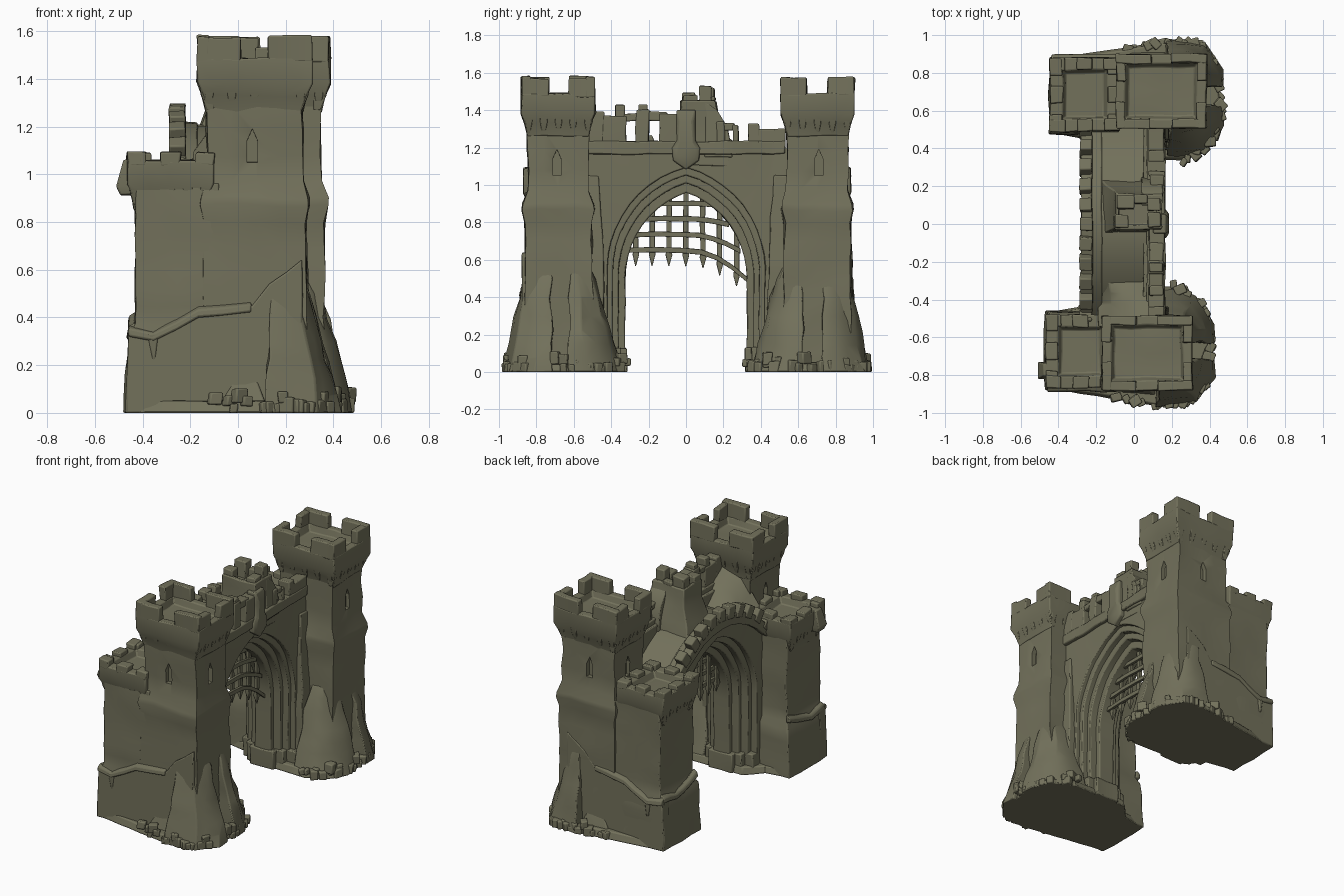
import bpy, bmesh, math, random
from mathutils import Vector, Matrix, noise

random.seed(4)
if "Cube" in bpy.data.objects:
    bpy.data.objects.remove(bpy.data.objects["Cube"], do_unlink=True)

stone = bpy.data.materials.new("mossy_stone")
stone.use_nodes = True
colour = (0.17, 0.165, 0.105, 1)
stone.diffuse_color = colour
stone.node_tree.nodes["Principled BSDF"].inputs["Base Color"].default_value = colour
ID = Matrix.Identity(4)
made = []


def finish(name, bm, M=ID, rough=0.01, step=0.12, bevel=0.007):
    """Place the mesh, weather it with noise and soften its edges."""
    bm.transform(M)
    for _ in range(4):
        long = [e for e in bm.edges if e.calc_length() > step]
        if not long or rough == 0:
            break
        bmesh.ops.subdivide_edges(bm, edges=long, cuts=1, use_grid_fill=True)
    for v in bm.verts:
        z = v.co.z
        v.co += noise.noise_vector(v.co * 7) * rough
        if z < 0.001:
            v.co.z = 0
    bmesh.ops.recalc_face_normals(bm, faces=bm.faces)
    me = bpy.data.meshes.new(name)
    bm.to_mesh(me)
    bm.free()
    ob = bpy.data.objects.new(name, me)
    bpy.context.collection.objects.link(ob)
    me.materials.append(stone)
    if bevel:
        mod = ob.modifiers.new("worn_edges", "BEVEL")
        mod.width, mod.segments = bevel, 2
        mod.limit_method, mod.angle_limit = "ANGLE", math.radians(40)
    made.append(ob)
    return ob


def add_loft(bm, rings):
    rows = [[bm.verts.new(p) for p in r] for r in rings]
    n = len(rows[0])
    for a, b in zip(rows, rows[1:]):
        for i in range(n):
            bm.faces.new((a[i], a[(i + 1) % n], b[(i + 1) % n], b[i]))
    bm.faces.new(rows[0])
    bm.faces.new(rows[-1])


def rect(x0, x1, y0, y1, z):
    return [(x0, y0, z), (x1, y0, z), (x1, y1, z), (x0, y1, z)]


def grow(b, d):
    return (b[0] - d, b[1] + d, b[2] - d, b[3] + d)


def loft(name, rings, M=ID, **kw):
    bm = bmesh.new()
    add_loft(bm, rings)
    return finish(name, bm, M, **kw)


def box(bm, x0, x1, y0, y1, z0, z1):
    add_loft(bm, [rect(x0, x1, y0, y1, z0), rect(x0, x1, y0, y1, z1)])


def sides(b):
    """Start corner, direction and length of each side, with its inward direction."""
    x0, x1, y0, y1 = b
    return [(Vector((x0, y0, 0)), Vector((1, 0, 0)), x1 - x0, Vector((0, 1, 0))),
            (Vector((x0, y1, 0)), Vector((1, 0, 0)), x1 - x0, Vector((0, -1, 0))),
            (Vector((x0, y0, 0)), Vector((0, 1, 0)), y1 - y0, Vector((1, 0, 0))),
            (Vector((x1, y0, 0)), Vector((0, 1, 0)), y1 - y0, Vector((-1, 0, 0)))]


def crown(name, b, floor, base, wall, top, t, teeth, gap, M):
    """Hollow parapet with battlements and corbels under it."""
    inner = grow(b, -t)
    loft(name + "_parapet", [rect(*grow(b, -0.038), base - 0.12), rect(*grow(b, -0.022), base - 0.05),
         rect(*b, base), rect(*b, wall), rect(*inner, wall), rect(*grow(inner, -0.015), floor)], M, rough=0.012)
    bm, cb = bmesh.new(), bmesh.new()
    for o, d, length, n in sides(b):
        w = (length - (teeth - 1) * gap) / teeth
        for i in range(teeth):
            p = o + d * i * (w + gap)
            q = p + d * w + n * t
            h = top - random.uniform(0, 0.12) * (top - wall) * (teeth - 1)
            box(bm, min(p.x, q.x), max(p.x, q.x), min(p.y, q.y), max(p.y, q.y), wall - 0.02, h)
        for i in range(5):
            c = o + d * (length * (i + 0.5) / 5)
            def ring(depth, half, z):
                return [c + d * -half + n * 0.07 + Vector((0, 0, z)), c + d * half + n * 0.07 + Vector((0, 0, z)),
                        c + d * half + n * depth + Vector((0, 0, z)), c - d * half + n * depth + Vector((0, 0, z))]
            add_loft(cb, [ring(0.04, 0.008, base - 0.11), ring(0.016, 0.018, base - 0.05), ring(0.004, 0.024, base + 0.01)])
    finish(name + "_battlements", bm, M, rough=0.012)
    finish(name + "_corbels", cb, M, rough=0.003, bevel=0.004)


def slit_cutter(name, x, y, along_x, M):
    pts = [(-0.022, 1.05), (0.022, 1.05), (0.022, 1.14), (0, 1.19), (-0.022, 1.14)]
    rings = [[(x + u, y + k, z) if along_x else (x + k, y + u, z) for u, z in pts] for k in (-0.03, 0.03)]
    ob = loft(name, rings, M, rough=0, bevel=0)
    made.remove(ob)
    ob.hide_render = True
    ob.display_type = "WIRE"
    return ob


def buttress(name, cx, cy, foot, head, z, M):
    """Sloping pile with a chamfered outer corner, pointing away from its inner corner."""
    def ring(start, reach, h):
        (x, y), (rx, ry) = start, reach
        return [(x, y, h), (x + rx, y, h), (x + rx, y + ry * 0.35, h), (x + rx * 0.68, y + ry * 0.88, h),
                (x + rx * 0.35, y + ry, h), (x, y + ry, h)]
    low, high = (cx, cy), (cx + 0.03, cy)
    mid = [f * 0.4 + g * 0.6 for f, g in zip(foot, head)]
    loft(name, [ring(low, foot, 0), ring((cx + 0.02, cy), mid, z * 0.6), ring(high, head, z),
         ring(high, [h * 0.8 for h in head], z + 0.06)], M, rough=0.022)


def tower(end, s, dx, dy):
    mirror = Matrix.Diagonal((1, s, 1, 1))
    M = Matrix.Translation((dx, s * dy, 0)) @ mirror
    F = Matrix.Translation((dx * 0.7, s * dy * 0.3, 0)) @ mirror
    L = Matrix.Translation((dx * 0.3, s * dy * 0.5, 0)) @ mirror
    # tall tower
    shaft = (-0.13, 0.27, 0.52, 0.845)
    body = loft(end + "_tall_shaft", [rect(*grow(shaft, 0.022), 0), rect(*grow(shaft, 0.015), 0.8),
                rect(*grow(shaft, 0.03), 0.87), rect(*grow(shaft, 0.026), 0.9),
                rect(*shaft, 0.97), rect(*shaft, 1.4)], M, rough=0.015)
    for i, (x, y, ax) in enumerate([(0.06, 0.845, True), (0.27, 0.69, False), (-0.13, 0.69, False)]):
        mod = body.modifiers.new("slit", "BOOLEAN")
        mod.object = slit_cutter(f"{end}_slit_cutter_{i}", x, y, ax, M)
        body.modifiers.move(len(body.modifiers) - 1, 0)
    crown(end + "_tall", (-0.17, 0.31, 0.485, 0.88), 1.44, 1.38, 1.49, 1.58, 0.05, 2, 0.11, M)
    # low tower with a spreading foot
    low = (-0.43, -0.08, 0.49, 0.86)
    loft(end + "_low_shaft", [rect(-0.475, -0.08, 0.46, 0.875, 0), rect(-0.455, -0.08, 0.47, 0.872, 0.33),
         rect(*low, 0.37), rect(*low, 0.96)], L, rough=0.012)
    crown(end + "_low", (-0.465, -0.1, 0.48, 0.87), 1.01, 0.96, 1.06, 1.095, 0.065, 3, 0.06, L)
    # broken render on the lower outer face, with a drooping lip
    edge = [(-0.47, 0), (-0.46, 0.34), (-0.35, 0.32), (-0.25, 0.37), (-0.17, 0.42), (0.06, 0.45),
            (0.13, 0.54), (0.27, 0.64), (0.27, 0)]
    loft(end + "_render_coat", [[(x, y, z) for x, z in edge] for y in (0.8, 0.878)], L, rough=0.008)
    loft(end + "_render_lip", [[(x, 0.85, z - 0.03), (x, 0.89, z - 0.02), (x, 0.885, z + 0.01), (x, 0.85, z + 0.025)]
         for x, z in edge[1:6]], L, rough=0.012)
    loft(end + "_render_drip", [rect(-0.36, -0.345, 0.85, 0.882, 0.22), rect(-0.375, -0.33, 0.85, 0.888, 0.33)], L)
    loft(end + "_side_lip", [[(-0.43, y, z - 0.03), (-0.468, y, z - 0.02), (-0.46, y, z + 0.01), (-0.43, y, z + 0.025)]
         for y, z in ((0.48, 0.4), (0.58, 0.36), (0.72, 0.33), (0.86, 0.35))], L, rough=0.012)
    # corner buttresses
    buttress(end + "_outer_buttress", 0.11, 0.72, (0.32, 0.25), (0.16, 0.155), 0.5, F)
    buttress(end + "_inner_buttress", 0.11, -0.62, (0.32, 0.28), (0.16, 0.14), 0.5, F @ Matrix.Diagonal((1, -1, 1, 1)))
    loft(end + "_side_buttress", [rect(-0.1, 0.13, 0.8, 0.915, 0), rect(-0.05, 0.08, 0.78, 0.88, 0.12),
         rect(-0.02, 0.06, 0.78, 0.86, 0.2)], F, rough=0.02)
    # footing slab and loose stones
    pts = [(-0.47, 0.87), (-0.1, 0.93), (0.12, 0.965), (0.28, 0.96), (0.38, 0.86), (0.42, 0.62),
           (0.37, 0.44), (0.22, 0.33), (-0.2, 0.33), (-0.3, 0.44), (-0.47, 0.47)]
    loft(end + "_footing", [[(x, y, 0) for x, y in pts],
         [(x * 0.96, 0.66 + (y - 0.66) * 0.95, 0.05) for x, y in pts]], F, rough=0.008)
    bm = bmesh.new()
    for (ax, ay), (bx, by) in zip(pts[1:7], pts[2:8]):
        for k in range(6):
            f = (k + random.random()) / 6
            r = random.uniform(0.018, 0.032)
            lift = random.choice((0.9, 0.9, 2.4))
            c = Matrix.Translation((ax + (bx - ax) * f - lift * 0.005, ay + (by - ay) * f - 0.01, r * lift))
            c = c @ Matrix.Rotation(random.random() * 3, 4, "Z") @ Matrix.Diagonal((r * 2, r * 1.6, r * 2, 1))
            bmesh.ops.create_cube(bm, size=1, matrix=c)
    finish(end + "_loose_stones", bm, F, rough=0.012)


tower("front", -1, 0, 0)
tower("back", 1, 0.075, 0.02)
loft("dislodged_block", [rect(-0.49, -0.44, -0.81, -0.74, 0.91), rect(-0.51, -0.44, -0.82, -0.73, 0.95),
     rect(-0.48, -0.44, -0.81, -0.74, 1.06)])


def walk(y):
    """Height of the humped walkway."""
    return 1.21 - 0.95 * y * y


def arch(half, spring, apex, n=10):
    rise = apex - spring
    R = (half * half + rise * rise) / (2 * half)
    end = math.atan2(rise, R - half)
    left = [(-half + R - R * math.cos(end * i / n), spring + R * math.sin(end * i / n)) for i in range(n + 1)]
    return [(-half, 0)] + left + [(-y, z) for y, z in left[-2::-1]] + [(half, 0)]


def arch_wall(name, x0, x1, half, spring, apex, top):
    W = 0.56
    inner = arch(half, spring, apex)
    outer = [(y * W / half, top(y * W / half)) for y, z in inner]
    outer[0], outer[-1] = (-W, 0), (W, 0)
    rings = [[(x0, *a), (x1, *a), (x1, *b), (x0, *b)] for a, b in zip(inner, outer)]
    loft(name, rings, rough=0.006, step=0.2)


# gate wall: stepped arch orders, widest opening outside
arch_wall("inner_arch_order", -0.1, 0.02, 0.325, 0.5, 0.96, lambda y: walk(y) - 0.004)
arch_wall("middle_arch_order", -0.15, 0.07, 0.36, 0.52, 1.01, lambda y: walk(y) - 0.002)
arch_wall("outer_arch_order", -0.2, 0.11, 0.39, 0.54, 1.05, walk)
arch_wall("facade_wall", 0.05, 0.14, 0.42, 0.55, 1.09, lambda y: 1.2)
arch_wall("rear_wall", -0.24, -0.17, 0.43, 0.55, 1.09, lambda y: walk(y) + 0.01)

# curved rear kerb and its stones
ys = [-0.5 + i * 0.1 for i in range(11)]
loft("rear_kerb", [[(-0.28, y, walk(y) - 0.05), (-0.22, y, walk(y) - 0.05),
     (-0.22, y, walk(y) + 0.035), (-0.28, y, walk(y) + 0.035)] for y in ys], rough=0.008)
bm = bmesh.new()
for y in ys:
    m = Matrix.Translation((-0.255, y, walk(y) + 0.045)) @ Matrix.Rotation(math.atan(-1.9 * y), 4, "X")
    bmesh.ops.create_cube(bm, size=1, matrix=m @ Matrix.Diagonal((0.065, 0.07, 0.085, 1)))
finish("rear_kerb_stones", bm, rough=0.008)

# facade parapet with broken openings
bm = bmesh.new()
box(bm, 0.07, 0.165, -0.53, 0.53, 1.165, 1.235)
for y0, y1, top in [(-0.53, -0.44, 1.39), (-0.45, -0.32, 1.37), (-0.27, -0.2, 1.4), (-0.145, -0.02, 1.38),
                    (0.16, 0.205, 1.34), (0.25, 0.28, 1.32), (0.33, 0.39, 1.33), (0.38, 0.53, 1.3)]:
    box(bm, 0.08, 0.16, y0, y1, 1.2, top)
for y0, y1, z0, z1 in [(-0.38, -0.33, 1.35, 1.43), (-0.34, -0.19, 1.34, 1.38), (-0.26, -0.21, 1.37, 1.43),
                       (-0.22, -0.1, 1.34, 1.39), (0.19, 0.26, 1.29, 1.33)]:
    box(bm, 0.085, 0.155, y0, y1, z0, z1)
finish("facade_parapet", bm, rough=0.01)

# ruined central turret flaring into the walkway, and shield boss
loft("turret_stump", [rect(-0.19, 0.14, -0.06, 0.24, 1.1), rect(-0.15, 0.14, -0.04, 0.21, 1.23),
     rect(-0.11, 0.145, -0.03, 0.18, 1.33), rect(-0.1, 0.15, -0.03, 0.16, 1.45),
     rect(-0.08, 0.12, 0, 0.12, 1.45), rect(-0.08, 0.12, 0, 0.12, 1.41)])
bm = bmesh.new()
for x0, x1, y0, y1, top in [(0.07, 0.14, -0.02, 0.06, 1.48), (0.07, 0.14, 0.07, 0.14, 1.53),
                            (-0.1, -0.03, -0.02, 0.05, 1.49), (-0.09, 0, 0.08, 0.15, 1.52), (0, 0.07, 0.11, 0.16, 1.47)]:
    box(bm, x0, x1, y0, y1, 1.4, top)
finish("turret_teeth", bm)
loft("turret_slope", [[(x, 0.1, 1.15), (x, 0.1, 1.45), (x, 0.17, 1.4), (x, 0.22, 1.31), (x, 0.25, 1.15)]
                      for x in (0.04, 0.15)])
loft("walkway_ramp", [[(x, -0.54, 0.9), (x, -0.54, top), (x, -0.42, top - 0.08), (x, -0.3, 1.12), (x, -0.3, 0.9)]
                      for x, top in ((-0.19, 1.1), (-0.06, 1.27), (0.1, 1.33))])
loft("shield_boss", [[(x, y * k, 1.2 + (z - 1.2) * k) for y, z in
     [(0, 1.08), (0.07, 1.13), (0.075, 1.2), (0.05, 1.24), (0.05, 1.4), (-0.05, 1.4), (-0.05, 1.24), (-0.075, 1.2), (-0.07, 1.13)]]
     for x, k in ((0.1, 1), (0.17, 1), (0.185, 0.7))], rough=0.004)

# jamb plinths and wall piers
for end, s in (("front", -1), ("back", 1)):
    bm = bmesh.new()
    for x0, x1, y in [(-0.13, 0.05, 0.315), (-0.18, 0.1, 0.35), (-0.24, 0.17, 0.39)]:
        box(bm, x0, x1, y, 0.55, 0, 0.13)
    add_loft(bm, [rect(0.1, 0.19, 0.43, 0.55, 0), rect(0.1, 0.18, 0.44, 0.55, 0.6), rect(0.1, 0.15, 0.47, 0.55, 1.05)])
    finish(end + "_jamb_plinth", bm, Matrix.Diagonal((1, s, 1, 1)), rough=0.01)


# portcullis, sagging towards the back tower
def sag(y):
    return 0.13 * max(0, y / 0.3) ** 2


def ceiling(y):
    R = (0.325 ** 2 + 0.46 ** 2) / 0.65
    return 0.5 + math.sqrt(max(0, R * R - (abs(y) + R - 0.325) ** 2))


bm = bmesh.new()
for i in range(-3, 4):
    y, w = i * 0.09, 0.014
    z = 0.65 - sag(y)
    add_loft(bm, [rect(-0.045, -0.041, y - 0.002, y + 0.002, z - 0.085), rect(-0.06, -0.03, y - 0.018, y + 0.018, z - 0.025),
                  rect(-0.055, -0.035, y - w, y + w, z), rect(-0.055, -0.035, y - w, y + w, ceiling(y) + 0.03)])
for z0 in (0.65, 0.735, 0.82, 0.9):
    reach = max(k * 0.01 for k in range(34) if ceiling(k * 0.01) > z0 or k == 0) + 0.03
    f = (0.95 - z0) / 0.3
    rings = []
    for k in range(9):
        y = -reach + reach * k / 4
        z = z0 - sag(y) * f
        rings.append([(-0.04, y, z - 0.014), (-0.02, y, z - 0.014), (-0.02, y, z + 0.014), (-0.04, y, z + 0.014)])
    add_loft(bm, rings)
finish("portcullis", bm, rough=0.006, bevel=0.003)

# smooth shading that keeps hard edges
bpy.ops.object.select_all(action="DESELECT")
for ob in made:
    ob.select_set(True)
bpy.context.view_layer.objects.active = made[0]
bpy.ops.object.shade_smooth_by_angle(angle=math.radians(35))
